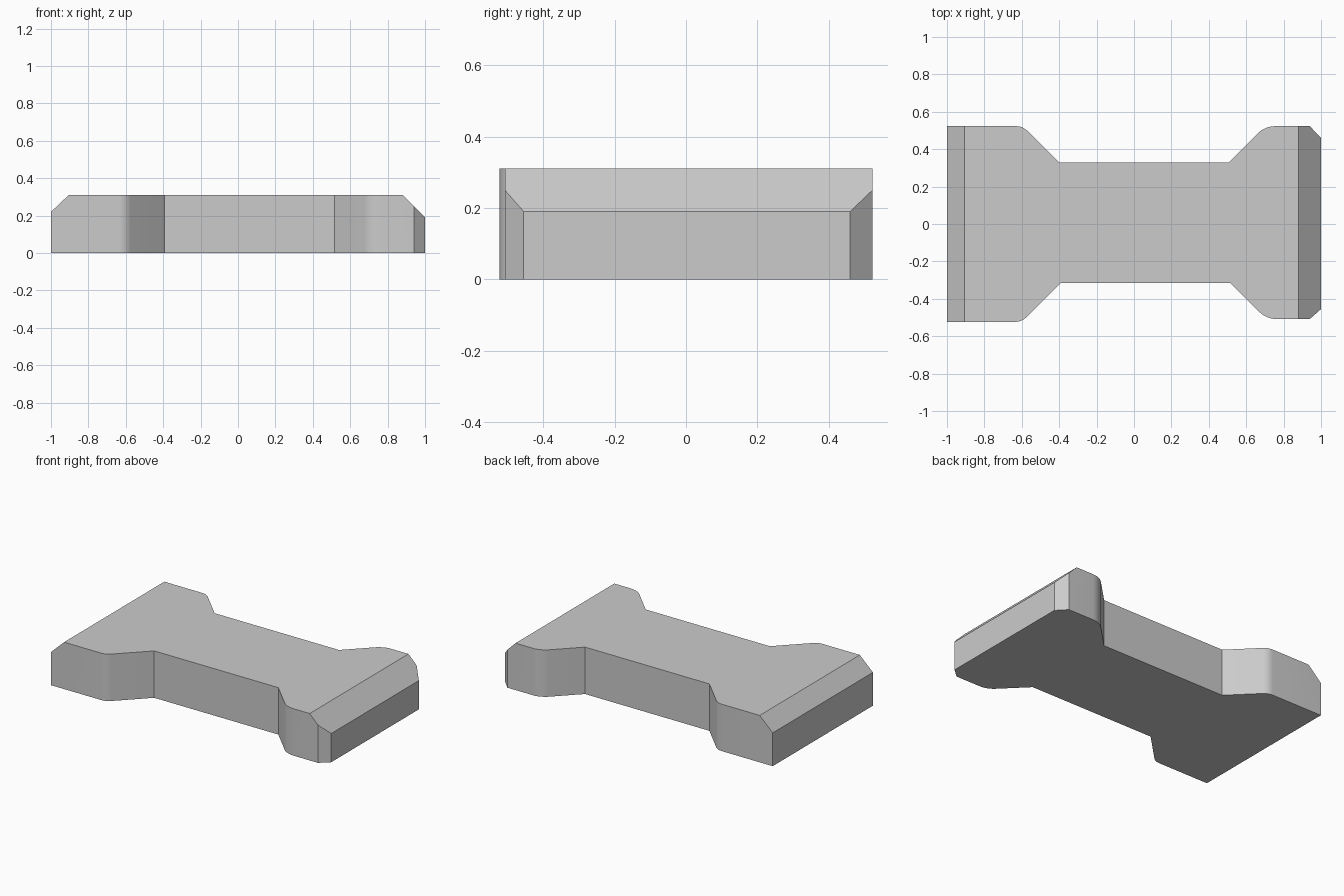
import bpy
import bmesh
import math
from mathutils import Vector

default = bpy.data.objects.get("Cube")
if default:
    bpy.data.objects.remove(default, do_unlink=True)

HEIGHT = 0.31


def make_material(name, rgb):
    mat = bpy.data.materials.new(name)
    mat.use_nodes = True
    color = (*rgb, 1.0)
    mat.diffuse_color = color
    mat.node_tree.nodes["Principled BSDF"].inputs["Base Color"].default_value = color
    return mat


def rounded_outline(corners, segments=6):
    """Replace each corner that has a setback by a circular arc."""
    points = []
    count = len(corners)
    for i, (x, y, setback) in enumerate(corners):
        p = Vector((x, y))
        if not setback:
            points.append(p)
            continue
        before = (Vector(corners[i - 1][:2]) - p).normalized()
        after = (Vector(corners[(i + 1) % count][:2]) - p).normalized()
        half = before.angle(after) / 2
        centre = p + (before + after).normalized() * setback / math.cos(half)
        start = p + before * setback - centre
        end = p + after * setback - centre
        sweep = start.angle_signed(end)
        for k in range(segments + 1):
            a = -sweep * k / segments
            points.append(centre + Vector((
                start.x * math.cos(a) - start.y * math.sin(a),
                start.x * math.sin(a) + start.y * math.cos(a))))
    return points


def slice_off(bm, point, normal):
    """Cut away everything on the normal side and cap the cut."""
    cut = bmesh.ops.bisect_plane(
        bm, geom=bm.verts[:] + bm.edges[:] + bm.faces[:],
        plane_co=point, plane_no=normal, clear_outer=True)
    edges = [e for e in cut["geom_cut"] if isinstance(e, bmesh.types.BMEdge)]
    bmesh.ops.contextual_create(bm, geom=edges)


# Plan outline, counter-clockwise: x, y, rounding setback
outline = rounded_outline([
    (-1, -0.523, 0), (-0.60, -0.523, 0.035),
    (-0.392, -0.315, 0), (0.515, -0.315, 0),
    (0.708, -0.508, 0.055), (0.94, -0.508, 0),
    (1, -0.455, 0), (1, 0.46, 0), (0.94, 0.523, 0),
    (0.70, 0.523, 0.055), (0.507, 0.33, 0),
    (-0.402, 0.33, 0), (-0.595, 0.523, 0.035), (-1, 0.523, 0),
])

# Extrude the outline into a solid plate
bm = bmesh.new()
base = bm.faces.new([bm.verts.new((p.x, p.y, 0)) for p in outline])
top = bmesh.ops.extrude_face_region(bm, geom=[base], use_keep_orig=True)
bmesh.ops.translate(bm, vec=(0, 0, HEIGHT),
                    verts=[v for v in top["geom"] if isinstance(v, bmesh.types.BMVert)])

# Sloped top edges at both ends
slice_off(bm, (-1, 0, 0.22), (-0.09, 0, 0.095))
slice_off(bm, (1, 0, 0.19), (0.12, 0, 0.12))
bmesh.ops.recalc_face_normals(bm, faces=bm.faces[:])

mesh = bpy.data.meshes.new("waisted_block")
bm.to_mesh(mesh)
bm.free()
mesh.materials.append(make_material("light_grey", (0.6, 0.6, 0.6)))

block = bpy.data.objects.new("waisted_block", mesh)
bpy.context.collection.objects.link(block)
bpy.ops.object.select_all(action="DESELECT")
block.select_set(True)
bpy.context.view_layer.objects.active = block
bpy.ops.object.shade_smooth_by_angle(angle=math.radians(25))
